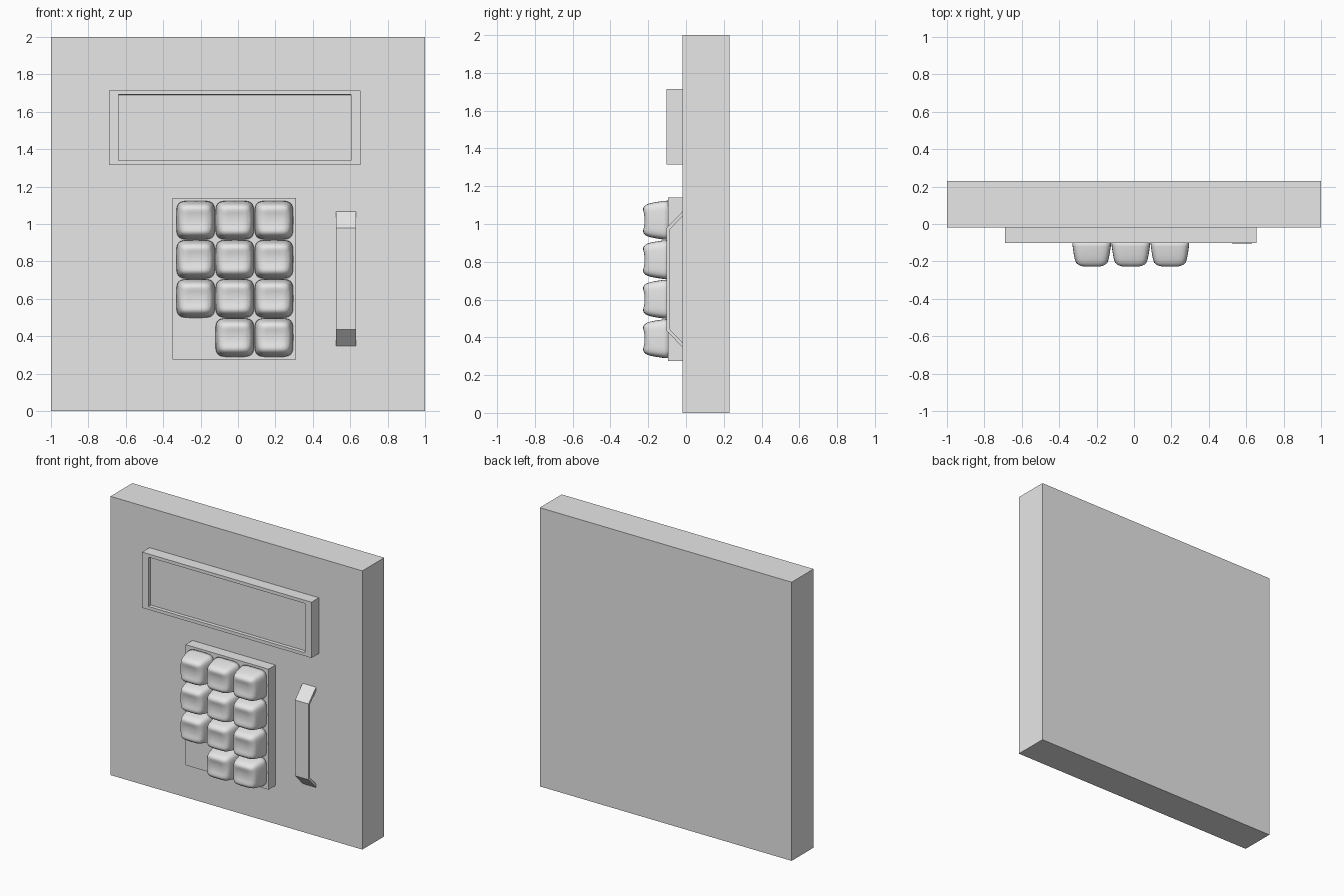
import bpy
import bmesh
import math

if "Cube" in bpy.data.objects:
    bpy.data.objects.remove(bpy.data.objects["Cube"], do_unlink=True)

GREY = (0.8, 0.8, 0.8, 1.0)
grey = bpy.data.materials.new("plain grey")
grey.use_nodes = True
grey.diffuse_color = GREY
grey.node_tree.nodes["Principled BSDF"].inputs["Base Color"].default_value = GREY


def finish(bm, name, smooth=False):
    bmesh.ops.recalc_face_normals(bm, faces=bm.faces)
    mesh = bpy.data.meshes.new(name)
    for f in bm.faces:
        f.smooth = smooth
    bm.to_mesh(mesh)
    bm.free()
    mesh.materials.append(grey)
    obj = bpy.data.objects.new(name, mesh)
    bpy.context.collection.objects.link(obj)
    return obj


def box_mesh(x, y, z):
    """Box from three (low, high) ranges."""
    bm = bmesh.new()
    bmesh.ops.create_cube(bm, size=1)
    for v in bm.verts:
        v.co = [(lo + hi) / 2 + c * (hi - lo) for c, (lo, hi) in zip(v.co, (x, y, z))]
    return bm


# Main slab and keypad plate
FACE_Y = -0.018
finish(box_mesh((-1, 1), (FACE_Y, 0.23), (0, 2)), "body")
finish(box_mesh((-0.35, 0.31), (-0.096, FACE_Y), (0.275, 1.14)), "keypad_plate")

# Display frame with a recessed screen
bm = box_mesh((-0.69, 0.655), (-0.102, FACE_Y), (1.315, 1.715))
bm.normal_update()
front = min(bm.faces, key=lambda f: f.calc_center_median().y)
bmesh.ops.inset_individual(bm, faces=[front], thickness=0.033)
for v in front.verts:
    v.co.x += 0.027 if v.co.x < 0 else -0.027
bm.normal_update()
bmesh.ops.inset_individual(bm, faces=[front], thickness=0.001, depth=-0.025)
finish(bm, "display")

# Bent strap handle: outer and inner profile in y, z, extruded across x
bm = bmesh.new()
mid, top, bend, thick = 0.707, 0.36, 0.272, 0.017
outer = [(FACE_Y, -top), (-0.103, -bend), (-0.103, bend), (FACE_Y, top)]
inner = [(FACE_Y, top - 0.025), (-0.103 + thick, bend - 0.008),
         (-0.103 + thick, 0.008 - bend), (FACE_Y, 0.025 - top)]
sides = [[bm.verts.new((x, y, mid + z)) for y, z in outer + inner] for x in (0.525, 0.632)]
for i in range(8):
    j = (i + 1) % 8
    bm.faces.new((sides[0][i], sides[0][j], sides[1][j], sides[1][i]))
for s in sides:
    for i in range(3):
        bm.faces.new((s[i], s[i + 1], s[6 - i], s[7 - i]))
finish(bm, "handle")


# Soft keys: rounded-square rings with a dished front
def key_mesh(cx, cz):
    bm = bmesh.new()
    n = 40
    rings = [(-0.09, 0.104), (-0.12, 0.102), (-0.16, 0.096), (-0.19, 0.09), (-0.207, 0.084),
             (-0.219, 0.076), (-0.226, 0.066), (-0.229, 0.055), (-0.229, 0.04), (-0.228, 0.02)]
    loops = []
    for y, r in rings:
        power = 2 / (5 if y > -0.22 else 4)
        loop = []
        for i in range(n):
            a = 2 * math.pi * i / n
            c, s = math.cos(a), math.sin(a)
            x = r * math.copysign(abs(c) ** power, c)
            z = r * math.copysign(abs(s) ** power, s)
            dish = 0.01 * max(0, 1 - (z / 0.06) ** 2) if y < -0.215 else 0
            loop.append(bm.verts.new((cx + x, y + dish, cz + z)))
        loops.append(loop)
    for a, b in zip(loops, loops[1:]):
        for i in range(n):
            j = (i + 1) % n
            bm.faces.new((a[i], a[j], b[j], b[i]))
    bm.faces.new(loops[0])
    bm.faces.new(loops[-1])
    return bm


for row in range(4):
    for col in range(3):
        if row == 3 and col == 0:
            continue  # empty place at the lower corner
        finish(key_mesh(-0.226 + 0.209 * col, 1.02 - 0.209 * row),
               f"key_{row + 1}_{col + 1}", smooth=True)
